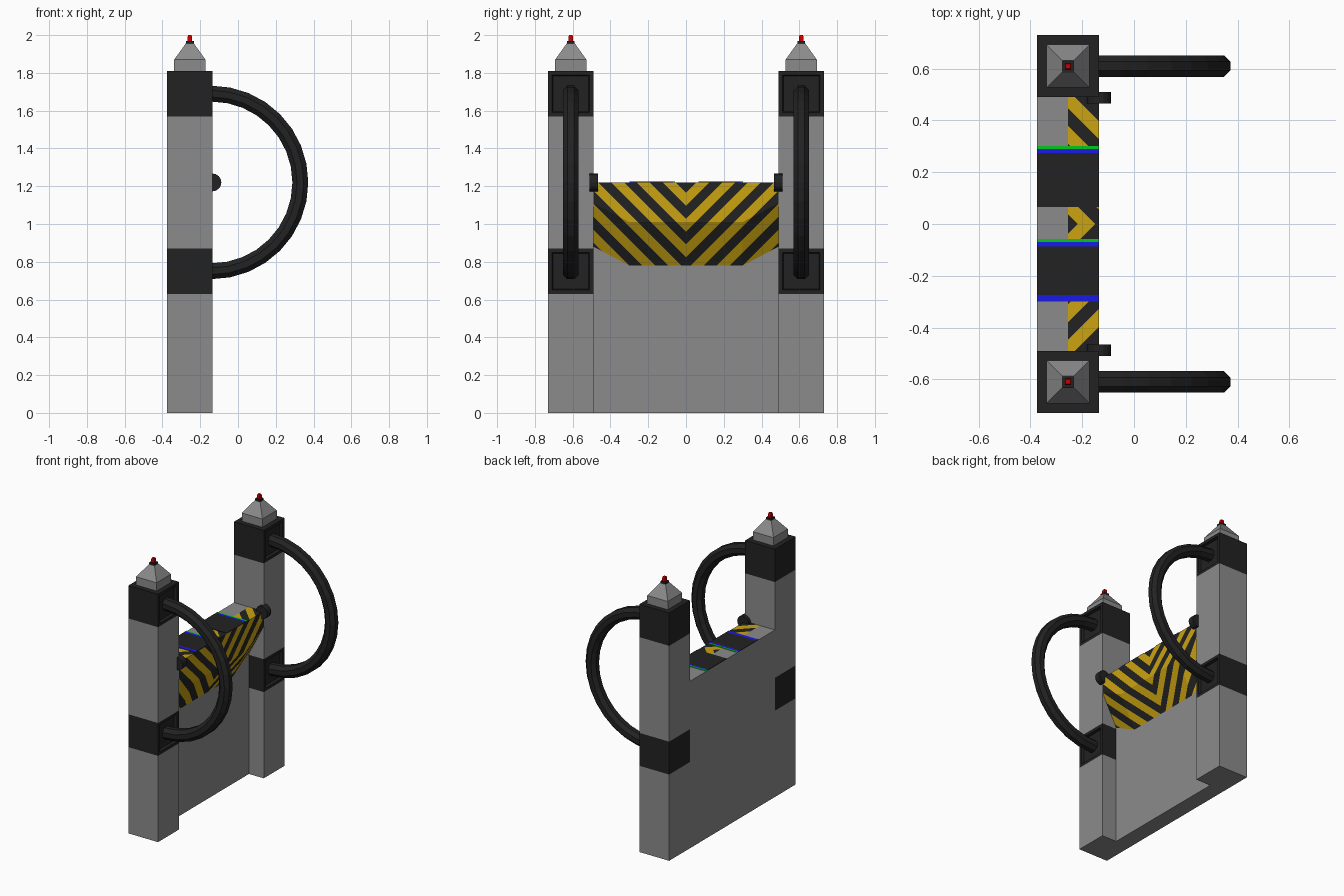
import bpy, bmesh, math
from mathutils import Vector

if "Cube" in bpy.data.objects:
    bpy.data.objects.remove(bpy.data.objects["Cube"])


def mat(name, rgb):
    m = bpy.data.materials.new(name)
    m.diffuse_color = (*rgb, 1)
    m.use_nodes = True
    m.node_tree.nodes["Principled BSDF"].inputs["Base Color"].default_value = m.diffuse_color
    return m


GREY = mat("concrete grey", (0.26, 0.26, 0.26))
DARK = mat("dark metal", (0.016, 0.016, 0.016))
YELLOW = mat("warning yellow", (0.60, 0.37, 0.005))
RED = mat("lamp red", (0.60, 0.0, 0.0))
GREEN = mat("strip green", (0.0, 0.60, 0.01))
BLUE = mat("strip blue", (0.01, 0.01, 0.80))

BACK, FRONT, MID = -0.375, -0.135, -0.255   # x planes of the gate
PY = 0.61                                   # post centre in y


def finish(name, bm, mats, mirror=True):
    me = bpy.data.meshes.new(name)
    bm.to_mesh(me)
    bm.free()
    ob = bpy.data.objects.new(name, me)
    bpy.context.collection.objects.link(ob)
    for m in mats:
        me.materials.append(m)
    if mirror:
        mod = ob.modifiers.new("mirror_y", 'MIRROR')
        mod.use_axis = (False, True, False)
    return ob


def frustum(name, m, cx, cy, sections, mirror=True, recess=False):
    """Stack of rectangles (z, half_x, half_y) joined into a closed solid."""
    bm = bmesh.new()
    rings = [[bm.verts.new((cx + sx * hx, cy + sy * hy, z))
              for sx, sy in ((-1, -1), (1, -1), (1, 1), (-1, 1))]
             for z, hx, hy in sections]
    bm.faces.new(rings[0][::-1])
    bm.faces.new(rings[-1])
    for a, b in zip(rings, rings[1:]):
        for i in range(4):
            j = (i + 1) % 4
            bm.faces.new((a[i], a[j], b[j], b[i]))
    bm.normal_update()
    if recess:
        f = [f for f in bm.faces if f.normal.x > 0.9]
        bmesh.ops.inset_region(bm, faces=f, thickness=0.03)
        bmesh.ops.inset_region(bm, faces=f, thickness=0.006, depth=-0.02)
    return finish(name, bm, [m], mirror)


def box(name, m, x0, x1, y0, y1, z0, z1, mirror=False):
    hx, hy = (x1 - x0) / 2, (y1 - y0) / 2
    return frustum(name, m, x0 + hx, y0 + hy, [(z0, hx, hy), (z1, hx, hy)], mirror)


# Posts: grey shafts with dark recessed bands
for name, m, z0, z1 in (("post_base", GREY, 0, 0.63), ("lower_band", DARK, 0.63, 0.87),
                        ("post_shaft", GREY, 0.87, 1.57), ("upper_band", DARK, 1.57, 1.81)):
    frustum(name, m, MID, PY, [(z0, 0.12, 0.12), (z1, 0.12, 0.12)], recess=m is DARK)

# Finials with lamps
frustum("finial_cap", GREY, MID, PY, [(1.81, .083, .083), (1.87, .083, .083), (1.955, .022, .022)])
frustum("lamp_collar", DARK, MID, PY, [(1.95, .021, .021), (1.968, .021, .021)])
frustum("lamp", RED, MID, PY, [(1.965, .012, .012), (1.99, .012, .012), (2.0, .009, .009)])

# Hoops: octagonal tube swept round a half circle, ends sunk into the bands
bm = bmesh.new()
R, ZC, TUBE, SEG = 0.47, 1.22, 0.042 / math.cos(math.pi / 8), 16
path = [(Vector((-0.165, PY, ZC + R)), math.pi / 2)]
for i in range(SEG + 1):
    a = math.pi / 2 - math.pi * i / SEG
    path.append((Vector((-0.14 + R * math.cos(a), PY, ZC + R * math.sin(a))), a))
path.append((Vector((-0.165, PY, ZC - R)), -math.pi / 2))
rings = []
for c, a in path:
    out = Vector((math.cos(a), 0, math.sin(a)))
    ring = []
    for k in range(8):
        t = math.pi / 8 + k * math.pi / 4
        ring.append(bm.verts.new(c + TUBE * (out * math.cos(t) + Vector((0, math.sin(t), 0)))))
    rings.append(ring)
for r, s in zip(rings, rings[1:]):
    for k in range(8):
        bm.faces.new((r[k], r[(k + 1) % 8], s[(k + 1) % 8], s[k]))
bm.faces.new(rings[0])
bm.faces.new(rings[-1])
bmesh.ops.recalc_face_normals(bm, faces=bm.faces[:])
hoop = finish("side_hoop", bm, [DARK])
for p in hoop.data.polygons:
    p.use_smooth = False

# Knobs where panel meets posts
bm = bmesh.new()
bmesh.ops.create_cone(bm, cap_ends=True, segments=16, radius1=0.047, radius2=0.047, depth=0.045)
for v in bm.verts:
    x, y, z = v.co
    v.co = (FRONT + x, 0.4875 + z, 1.22 + y)
bmesh.ops.recalc_face_normals(bm, faces=bm.faces[:])
finish("pivot_knob", bm, [DARK])

# Wall between the posts
box("wall", GREY, BACK, MID, -0.49, 0.49, 0, 1.22)

# Striped panel: half of the shell, cut along chevron lines, then mirrored
bm = bmesh.new()
T, Y, K = 1.22, 0.49, 0.30
for pts in (
    [(FRONT, 0, T), (FRONT, 0, 1.01), (FRONT, K, 1.01), (FRONT, Y, 1.11), (FRONT, Y, T)],
    [(FRONT, 0, 1.01), (MID, 0, .78), (MID, K, .78), (FRONT, K, 1.01)],
    [(FRONT, K, 1.01), (MID, K, .78), (MID, Y, .88), (FRONT, Y, 1.11)],
    [(MID, 0, T), (FRONT, 0, T), (FRONT, Y, T), (MID, Y, T)],
):
    bm.faces.new([bm.verts.new(p) for p in pts])
bm.normal_update()
PERIOD, S0, HALF = 0.137, 1.20, 0.034
for k in range(-7, 3):
    for d in (-HALF, HALF):
        s = S0 + PERIOD * k + d
        for top in (False, True):
            fs = [f for f in bm.faces if (f.normal.z > 0.9) == top]
            geom = fs + list({e for f in fs for e in f.edges}) + list({v for f in fs for v in f.verts})
            co, no = ((FRONT + T - s, 0, 0), (-1, -1, 0)) if top else ((0, 0, s), (0, -1, 1))
            bmesh.ops.bisect_plane(bm, geom=geom, plane_co=co, plane_no=no, dist=1e-5)
            bm.normal_update()
for f in bm.faces:
    c = f.calc_center_median()
    s = c.z - c.y + (FRONT - c.x if f.normal.z > 0.9 else 0)
    q = (s - S0) / PERIOD
    f.material_index = 1 if abs(q - round(q)) * PERIOD < HALF else 0
bmesh.ops.remove_doubles(bm, verts=bm.verts[:], dist=1e-5)
finish("striped_panel", bm, [YELLOW, DARK])

# Dark plates on the ledge with thin coloured edge strips
for name, m, y0, y1 in (
    ("ledge_plate", DARK, 0.065, 0.275), ("blue_strip", BLUE, 0.275, 0.29),
    ("green_strip", GREEN, 0.29, 0.302),
    ("ledge_plate", DARK, -0.275, -0.087), ("blue_strip", BLUE, -0.087, -0.07),
    ("green_strip", GREEN, -0.07, -0.058), ("blue_strip", BLUE, -0.30, -0.275),
):
    box(name, m, BACK, FRONT, y0, y1, 1.219, 1.224)
